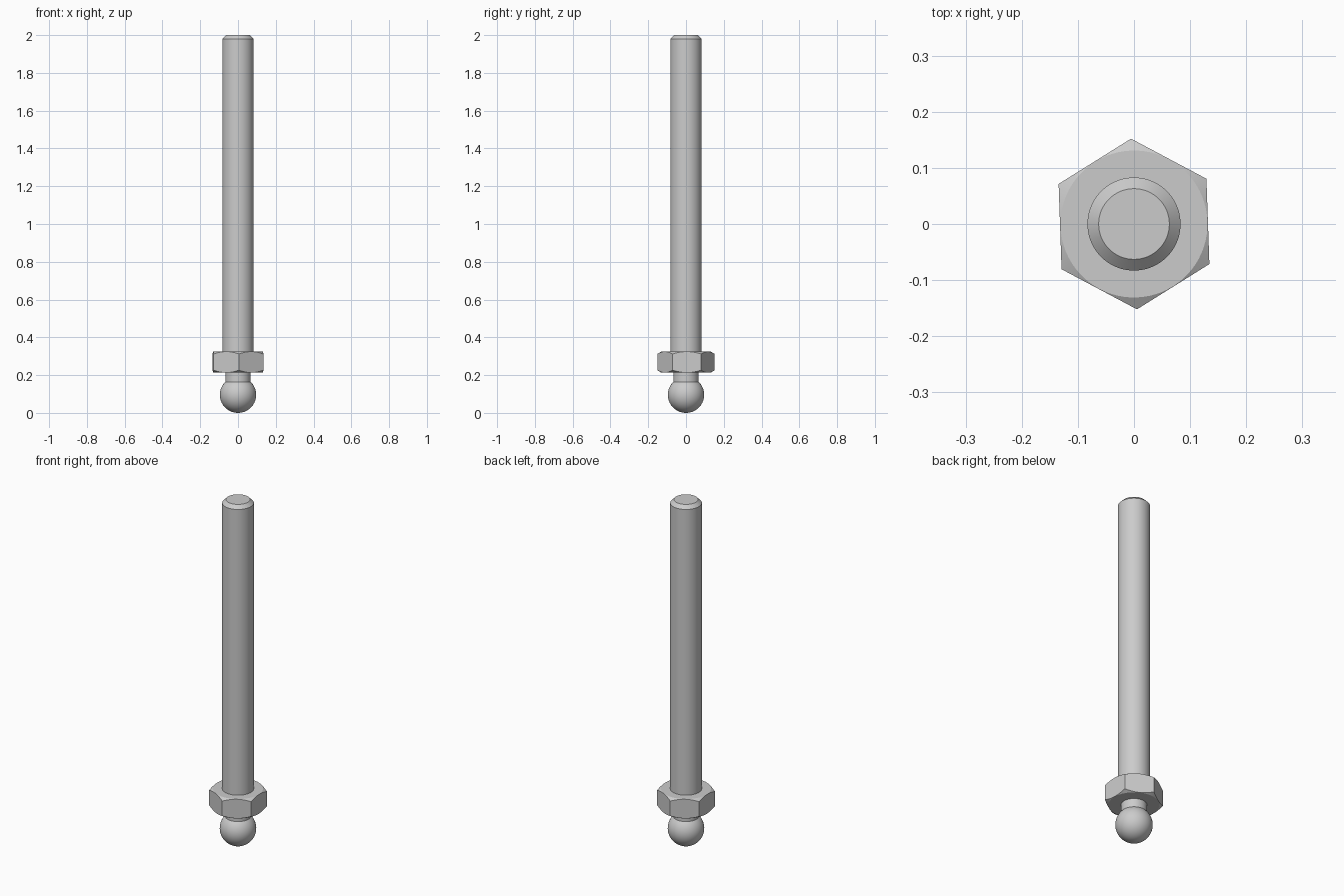
import bpy, bmesh, math

cube = bpy.data.objects.get("Cube")
if cube:
    bpy.data.objects.remove(cube, do_unlink=True)

steel = bpy.data.materials.new("grey steel")
steel.use_nodes = True
COLOR = (0.6, 0.6, 0.6, 1)
steel.diffuse_color = COLOR
steel.node_tree.nodes["Principled BSDF"].inputs["Base Color"].default_value = COLOR


def lathe(name, rings, segments, angle=25):
    """Each ring is a function of angle giving (radius, height), listed bottom to top."""
    bm = bmesh.new()
    loops = []
    for ring in rings:
        loop = []
        for i in range(segments):
            a = 2 * math.pi * i / segments
            r, z = ring(a)
            loop.append(bm.verts.new((r * math.cos(a), r * math.sin(a), z)))
        loops.append(loop)
    for low, high in zip(loops, loops[1:]):
        for i in range(segments):
            j = (i + 1) % segments
            bm.faces.new((low[i], low[j], high[j], high[i]))
    bm.faces.new(loops[0][::-1])
    bm.faces.new(loops[-1])
    mesh = bpy.data.meshes.new(name)
    bm.to_mesh(mesh)
    bm.free()
    return finish(name, mesh, angle)


def finish(name, mesh, angle):
    mesh.materials.append(steel)
    obj = bpy.data.objects.new(name, mesh)
    bpy.context.collection.objects.link(obj)
    bpy.ops.object.select_all(action='DESELECT')
    obj.select_set(True)
    bpy.context.view_layer.objects.active = obj
    bpy.ops.object.shade_smooth_by_angle(angle=math.radians(angle))
    return obj


def circle(r, z):
    return lambda a: (r, z)


# Shaft with a chamfered tip
lathe("shaft", [circle(0.083, 0.30), circle(0.083, 1.98), circle(0.063, 2.0)], 64)

# Neck between the nut and the ball
lathe("neck", [circle(0.067, 0.14), circle(0.067, 0.23)], 48)

# Hexagonal nut, its corners cut by a cone above and below
APOTHEM, CORNER_CIRCLE, SLOPE = 0.1318, 0.131, 0.62
BOTTOM, TOP = 0.213, 0.325


def hex_radius(a):
    off = (a + math.pi / 6) % (math.pi / 3) - math.pi / 6
    return APOTHEM / math.cos(off)


def hex_ring(z, direction):
    def ring(a):
        r = hex_radius(a)
        return r, z + direction * SLOPE * (r - CORNER_CIRCLE)
    return ring


nut = lathe("hex_nut", [circle(CORNER_CIRCLE, BOTTOM), hex_ring(BOTTOM, 1),
                        hex_ring(TOP, -1), circle(CORNER_CIRCLE, TOP)], 72)
nut.rotation_euler.z = math.radians(2)

# Ball end
bm = bmesh.new()
bmesh.ops.create_uvsphere(bm, u_segments=48, v_segments=32, radius=0.096)
bmesh.ops.translate(bm, verts=bm.verts, vec=(0, 0, 0.096))
ball_mesh = bpy.data.meshes.new("ball")
bm.to_mesh(ball_mesh)
bm.free()
finish("ball", ball_mesh, 30)
